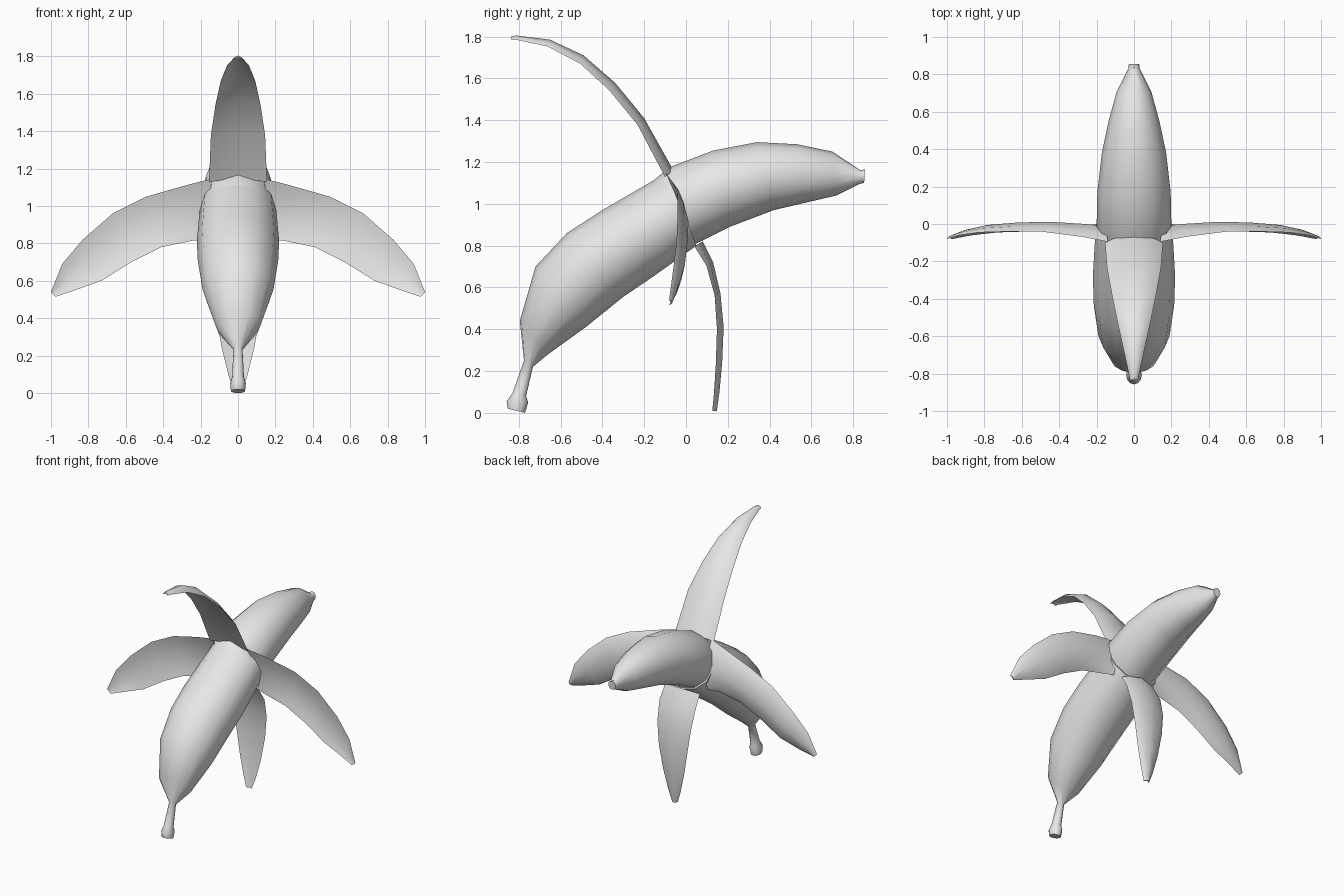
import bpy, bmesh, math
from mathutils import Vector

grey = bpy.data.materials.new("pale_grey")
grey.diffuse_color = (0.8, 0.8, 0.8, 1)


def loft(name, rings, sides, thick=1.0, bow=0.0):
    """Skin closed sections given as (centre, half-width vector, half-depth vector)."""
    bm = bmesh.new()
    loops = []
    for c, u, v in rings:
        loop = []
        for i in range(sides):
            t = 2 * math.pi * i / sides
            depth = thick * math.sin(t) + bow * (1 - 2 * math.cos(t) ** 2)
            loop.append(bm.verts.new(c + u * math.cos(t) + v * depth))
        loops.append(loop)
    for a, b in zip(loops, loops[1:]):
        for i in range(sides):
            j = (i + 1) % sides
            bm.faces.new((a[i], a[j], b[j], b[i]))
    bm.faces.new(loops[0])
    bm.faces.new(loops[-1])
    bmesh.ops.recalc_face_normals(bm, faces=bm.faces)
    me = bpy.data.meshes.new(name)
    bm.to_mesh(me)
    bm.free()
    me.materials.append(grey)
    ob = bpy.data.objects.new(name, me)
    bpy.context.collection.objects.link(ob)
    bpy.ops.object.select_all(action='DESELECT')
    ob.select_set(True)
    bpy.context.view_layer.objects.active = ob
    bpy.ops.object.shade_smooth_by_angle(angle=math.radians(45))
    return ob


def side_profile(rows):
    """Rows of upper (y, z), lower (y, z) and half-width in x."""
    out = []
    for y1, z1, y2, z2, w in rows:
        a, b = Vector((0, y1, z1)), Vector((0, y2, z2))
        out.append(((a + b) / 2, Vector((w, 0, 0)), (a - b) / 2))
    return out


# Lower peel with stem
loft("peel_and_stem", side_profile([
    (-0.852, 0.02, -0.77, 0.0, 0.038),
    (-0.858, 0.055, -0.755, 0.05, 0.042),
    (-0.83, 0.095, -0.765, 0.08, 0.032),
    (-0.775, 0.25, -0.732, 0.22, 0.024),
    (-0.795, 0.44, -0.66, 0.28, 0.12),
    (-0.72, 0.70, -0.48, 0.41, 0.19),
    (-0.57, 0.86, -0.30, 0.555, 0.215),
    (-0.40, 0.97, -0.16, 0.65, 0.22),
    (-0.09, 1.15, 0.05, 0.80, 0.205)]), 12)

# Exposed fruit
loft("fruit", side_profile([
    (-0.17, 1.10, -0.02, 0.78, 0.18),
    (-0.08, 1.175, 0.06, 0.815, 0.20),
    (0.13, 1.255, 0.21, 0.89, 0.196),
    (0.34, 1.295, 0.42, 0.97, 0.172),
    (0.53, 1.285, 0.57, 1.005, 0.136),
    (0.70, 1.25, 0.72, 1.04, 0.092),
    (0.835, 1.16, 0.83, 1.095, 0.03),
    (0.856, 1.165, 0.852, 1.10, 0.028)]), 12)

# Peel flap standing up over the top
loft("top_flap", side_profile([
    (-0.06, 1.16, -0.11, 1.12, 0.155),
    (-0.20, 1.41, -0.24, 1.37, 0.145),
    (-0.34, 1.58, -0.375, 1.535, 0.12),
    (-0.49, 1.71, -0.51, 1.66, 0.092),
    (-0.65, 1.785, -0.665, 1.745, 0.058),
    (-0.81, 1.805, -0.815, 1.78, 0.025),
    (-0.835, 1.802, -0.835, 1.78, 0.022)]), 8, 0.4, 0.6)

# Peel flap hanging underneath
loft("bottom_flap", side_profile([
    (0.08, 0.82, 0.03, 0.79, 0.14),
    (0.13, 0.72, 0.09, 0.70, 0.145),
    (0.165, 0.57, 0.13, 0.56, 0.135),
    (0.18, 0.41, 0.14, 0.40, 0.115),
    (0.173, 0.24, 0.135, 0.23, 0.085),
    (0.16, 0.10, 0.127, 0.09, 0.05),
    (0.148, 0.01, 0.12, 0.01, 0.022)]), 8, 0.4, 0.6)

# Side flaps: rows of upper x, z, lower x, z, then y of both edges and half-depth
side_rows = [
    (0.14, 1.145, 0.17, 0.82, -0.08, 0.01, 0.025),
    (0.28, 1.11, 0.24, 0.815, -0.05, -0.01, 0.03),
    (0.49, 1.05, 0.41, 0.78, -0.022, -0.018, 0.032),
    (0.67, 0.96, 0.57, 0.70, -0.022, -0.022, 0.03),
    (0.83, 0.82, 0.73, 0.60, -0.03, -0.03, 0.025),
    (0.94, 0.69, 0.87, 0.55, -0.05, -0.05, 0.018),
    (1.0, 0.54, 0.975, 0.515, -0.075, -0.075, 0.01)]
for side, label in ((1, "right"), (-1, "left")):
    rings = []
    for x1, z1, x2, z2, ya, yb, h in side_rows:
        a, b = Vector((side * x1, ya, z1)), Vector((side * x2, yb, z2))
        rings.append(((a + b) / 2, (a - b) / 2, Vector((0, h, 0))))
    loft(label + "_flap", rings, 8, 0.4, 0.6)
